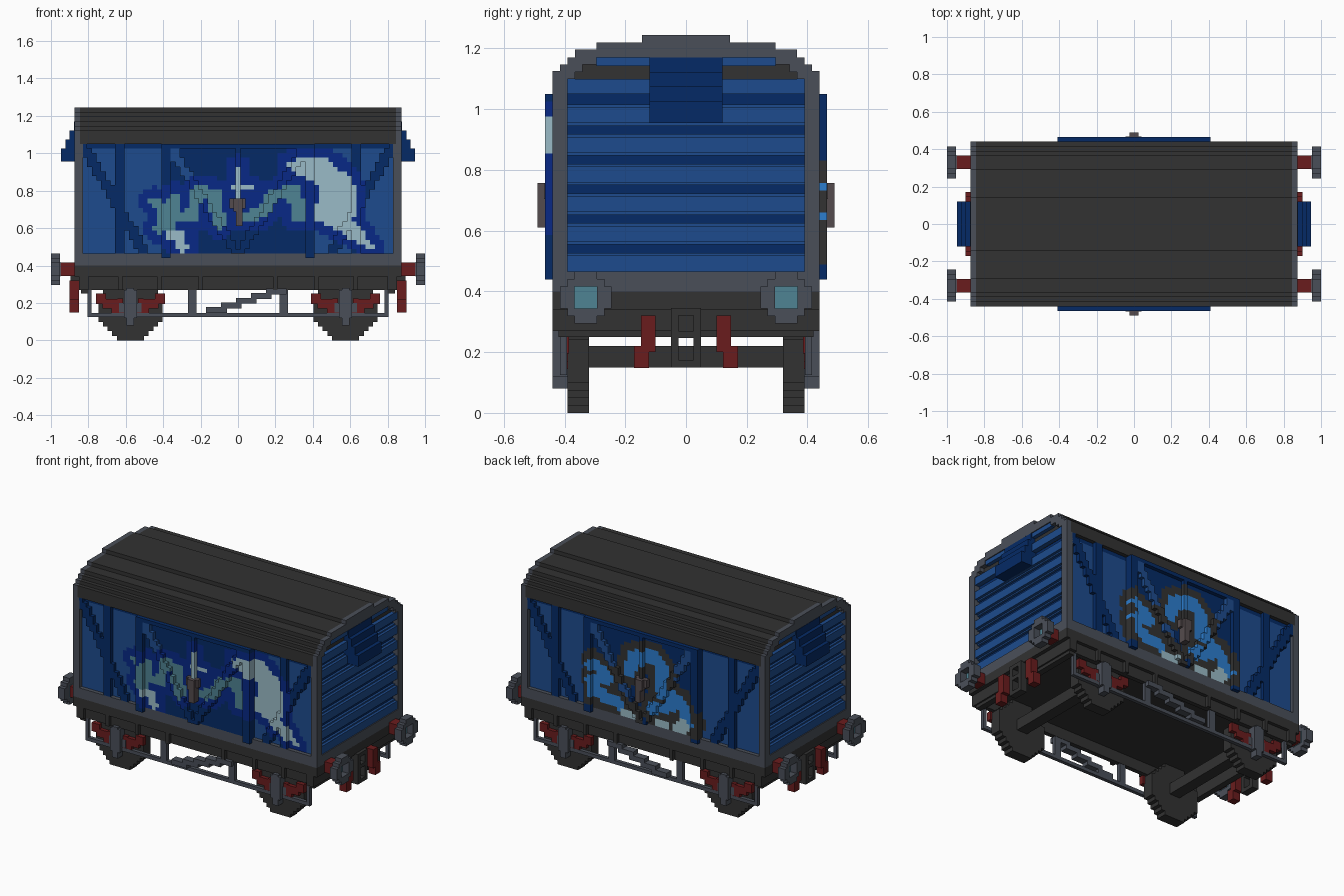
import bpy, bmesh, math

if "Cube" in bpy.data.objects:
    bpy.data.objects.remove(bpy.data.objects["Cube"])

S = 0.0244   # block size
SX = 0.0248  # block length along the side walls


def material(name, r, g, b):
    lin = [c / 255 / 12.92 if c < 11 else ((c / 255 + 0.055) / 1.055) ** 2.4 for c in (r, g, b)]
    m = bpy.data.materials.new(name)
    m.use_nodes = True
    m.diffuse_color = (*lin, 1)
    m.node_tree.nodes["Principled BSDF"].inputs["Base Color"].default_value = (*lin, 1)
    return m


MATS = {
    "dark": material("charcoal", 50, 50, 50),
    "grey": material("steel_grey", 74, 79, 89),
    "mid": material("mid_blue", 29, 75, 141),
    "deep": material("deep_blue", 5, 42, 102),
    "navy": material("navy_paint", 8, 40, 134),
    "teal": material("teal_paint", 79, 131, 147),
    "pale": material("pale_paint", 154, 187, 199),
    "sky": material("sky_blue_paint", 44, 125, 206),
    "red": material("dull_red", 106, 28, 29),
    "brown": material("brown_grey", 84, 75, 77),
}


def finish(name, bm, mats):
    me = bpy.data.meshes.new(name)
    bm.to_mesh(me)
    bm.free()
    for m in mats:
        me.materials.append(MATS[m])
    bpy.context.collection.objects.link(bpy.data.objects.new(name, me))


def part(name, boxes, mat=None):
    """One object from boxes (x0, x1, y0, y1, z0, z1[, colour])."""
    bm, mats = bmesh.new(), []
    for b in boxes:
        col = b[6] if len(b) > 6 else mat
        if col not in mats:
            mats.append(col)
        x, y, z = sorted(b[0:2]), sorted(b[2:4]), sorted(b[4:6])
        v = [bm.verts.new((i, j, k)) for i in x for j in y for k in z]
        for f in ((0, 1, 3, 2), (4, 6, 7, 5), (0, 4, 5, 1), (2, 3, 7, 6), (0, 2, 6, 4), (1, 5, 7, 3)):
            bm.faces.new([v[i] for i in f]).material_index = mats.index(col)
    finish(name, bm, mats)


def mirror(boxes, axes):
    """Repeat boxes across x (axis 0) and/or y (axis 1)."""
    out = list(boxes)
    for a in axes:
        for b in list(out):
            c = list(b)
            c[2 * a], c[2 * a + 1] = -b[2 * a + 1], -b[2 * a]
            out.append(tuple(c))
    return out


def prism(name, outline, x0, x1, mat):
    """Extrude a (y, z) outline along x."""
    bm = bmesh.new()
    a, b = [[bm.verts.new((x, y, z)) for y, z in outline] for x in (x0, x1)]
    bm.faces.new(a)
    bm.faces.new(b[::-1])
    for i in range(len(a)):
        bm.faces.new((a[i - 1], b[i - 1], b[i], a[i]))
    bmesh.ops.recalc_face_normals(bm, faces=bm.faces)
    finish(name, bm, [mat])


def stepped(steps, base):
    """Symmetric stair outline from (half width, top) steps, going from -y to +y."""
    left, z = [], base
    for w, top in steps:
        left += [(-w, z), (-w, top)]
        z = top
    return left + [(-y, z) for y, z in reversed(left)]


# Roof and end frames
ARCH = [(0.44, 1.125), (0.415, 1.147), (0.39, 1.171), (0.365, 1.196), (0.295, 1.22), (0.145, 1.245)]
INNER = [(0.39, 1.10), (0.365, 1.122), (0.34, 1.147), (0.295, 1.171)]
prism("roof", stepped(ARCH, 1.05), -0.845, 0.845, "dark")
for sgn, side in ((1, "left"), (-1, "right")):
    prism(side + "_end_frame", stepped(ARCH, 0.40) + stepped(INNER, 0.40)[::-1], sgn * 0.845, sgn * 0.875, "grey")
    prism(side + "_end_panel", stepped(INNER, 0.40), sgn * 0.80, sgn * 0.838, "deep")

# Ends: louvre slats with a raised middle, sill and ventilator hood
slats = []
for n in range(6):
    z = 0.492 + 0.0977 * n
    slats += [(0.82, 0.853, -0.39, 0.39, z - 0.035, z + 0.035), (0.82, 0.87, -0.39, 0.39, z - 0.026, z + 0.026)]
slats += [(0.82, 0.87, -0.39, 0.39, 1.05, 1.10), (0.82, 0.87, -0.295, 0.295, 1.142, 1.17)]
part("end_louvres", mirror(slats, [0]), "mid")
part("end_sills", mirror([(0.82, 0.875, -0.44, 0.44, 0.40, 0.465)], [0]), "grey")
hood = [(0.83, x, -0.12, 0.12, 0.955, z) for x, z in ((0.876, 1.17), (0.90, 1.122), (0.922, 1.075), (0.947, 1.026))]
part("vent_hoods", mirror(hood, [0]), "deep")

# Body core and side frame
part("body_core", [(-0.81, 0.81, -0.38, 0.38, 0.40, 1.06)], "deep")
part("side_frame", mirror([(0.83, 0.875, 0.39, 0.44, 0.40, 1.06)], [0, 1])
     + mirror([(-0.875, 0.875, 0.37, 0.44, 0.40, 0.465)], [1]), "grey")


# Painted side walls: blocks whose depth and colour follow rules
def stroke_gap(x, z, r0, r1, points):
    """Distance from a tapering brush stroke, negative inside it."""
    best, n = 9.0, len(points) - 1
    for i in range(n):
        (ax, az), (bx, bz) = points[i], points[i + 1]
        dx, dz = bx - ax, bz - az
        t = min(1, max(0, ((x - ax) * dx + (z - az) * dz) / (dx * dx + dz * dz)))
        r = r0 + (r1 - r0) * (i + t) / n
        best = min(best, math.hypot(x - ax - t * dx, z - az - t * dz) - r)
    return best


def wall_cell(x, z, halo, strokes):
    ax = abs(x)
    post = 0.36 < ax < 0.41
    if z < 0.465 and not post:
        return None
    if ax < 0.41:  # door with its frame, V brace and centre post
        brace = abs(ax - (0.03 + 0.33 * (z - 0.5) / 0.53)) < 0.028
        centre = ax < 0.01 and z > 0.74
        depth = 0.465 if post or brace or centre or z > 1.025 else 0.44
        col = "mid" if brace and not post and 0.62 < z < 1.025 else "deep"
    else:  # outer panel with post and diagonal
        raised = 0.61 < ax < 0.66 or abs(ax - (0.5 + 0.32 * (z - 0.47) / 0.56)) < 0.03
        depth = 0.44 if raised else 0.415
        col = "deep" if raised or z > 1.03 else "mid"
    gaps = [(stroke_gap(x, z, r0, r1, pts), paint) for paint, r0, r1, pts in strokes]
    if min(gaps)[0] < 0.055:
        col = halo
    for gap, paint in gaps:
        if gap < 0:
            col = paint
    return depth, col


def side_wall(name, sgn, halo, strokes):
    boxes = []
    for i in range(-33, 34):
        x, run = i * SX, None
        for k in range(26):
            z = 0.44 + k * S
            cell = wall_cell(x, z + S / 2, halo, strokes) if k < 25 else None
            if run and run[0] != cell:
                depth, col = run[0]
                boxes.append((x - SX / 2, x + SX / 2, sgn * 0.375, sgn * depth, run[1], z, col))
                run = None
            if cell and not run:
                run = (cell, z)
    part(name, boxes)


side_wall("front_wall", -1, "navy", [
    ("teal", .025, .03, [(-.45, .74), (-.40, .70), (-.42, .60), (-.36, .61), (-.34, .76)]),
    ("teal", .035, .035, [(-.33, .66), (-.25, .66), (-.22, .79), (-.13, .78), (-.10, .63)]),
    ("teal", .03, .04, [(.03, .66), (.12, .68), (.20, .78), (.30, .79), (.33, .67)]),
    ("pale", .018, .018, [(0, .75), (0, .92)]),
    ("pale", .014, .014, [(-.02, .82), (.07, .82)]),
    ("pale", .016, .028, [(-.38, .565), (-.30, .56), (-.30, .50)]),
    ("pale", .025, .07, [(.28, .94), (.45, .90)]),
    ("pale", .07, .11, [(.46, .90), (.54, .80), (.525, .71)]),
    ("pale", .075, .012, [(.48, .69), (.72, .50)]),
])
side_wall("back_wall", 1, "dark", [
    ("sky", .04, .04, [(.36, .75), (.25, .69), (.36, .64), (.34, .57), (.17, .54)]),
    ("sky", .045, .045, [(.10, .77), (.06, .87), (-.07, .91), (-.15, .84), (-.12, .72), (-.27, .66), (-.33, .55)]),
    ("sky", .04, .04, [(-.20, .62), (-.08, .58)]),
    ("pale", .035, .035, [(.08, .49), (.14, .49)]),
    ("pale", .03, .03, [(-.12, .485), (-.16, .49)]),
    ("pale", .04, .04, [(-.26, .49), (-.29, .52)]),
])
part("door_handles", mirror([(-0.025, 0.025, 0.44, 0.489, 0.69, 0.757), (-0.045, 0.04, 0.44, 0.468, 0.705, 0.757),
                             (-0.012, 0.025, 0.44, 0.489, 0.61, 0.70)], [1]), "brown")

# Chassis: sole plate, solebars with brackets, headstocks
brackets = [(x - 0.012, x + 0.012, 0.40, 0.44, 0.27, 0.35) for x in (0.2, 0.42, 0.63, 0.833)]
part("chassis", [(-0.875, 0.875, -0.44, 0.44, 0.34, 0.402)]
     + mirror([(-0.845, 0.845, 0.39, 0.418, 0.27, 0.345)], [1])
     + mirror([(0.80, 0.85, -0.44, 0.44, 0.27, 0.345), (0.80, 0.84, -0.42, 0.42, 0.25, 0.28)], [0])
     + mirror(brackets, [0, 1]), "dark")

# Wheels and axles
wheel = []
for k in range(-7, 7):
    w = round(math.sqrt(49 - (k + 0.5) ** 2)) * S
    wheel.append((0.575 - w, 0.575 + w, 0.32, 0.39, (k + 7) * S, (k + 8) * S))
part("wheels", mirror(wheel, [0, 1]), "dark")
part("axles", mirror([(0.538, 0.612, -0.33, 0.33, 0.15, 0.22)], [0]), "dark")

# Axle boxes and stepped leaf springs
part("axle_boxes", mirror([(0.54, 0.61, 0.385, 0.44, 0.12, 0.27), (0.555, 0.595, 0.39, 0.44, 0.08, 0.28),
                           (0.515, 0.635, 0.385, 0.415, 0.15, 0.20)], [0, 1]), "grey")
spring = []
for sgn in (1, -1):
    for a, b, z0, z1 in ((0.13, 0.185, 0.195, 0.25), (0.07, 0.15, 0.17, 0.22), (0.0, 0.10, 0.145, 0.195),
                         (0.04, 0.07, 0.19, 0.225)):
        spring.append((0.575 + sgn * a, 0.575 + sgn * b, 0.385, 0.414, z0, z1))
part("leaf_springs", mirror(spring, [0, 1]), "red")

# Tie bars, hangers and stepped brake lever
rig = [(-0.805, 0.805, 0.392, 0.415, 0.124, 0.147)]
rig += mirror([(0.782, 0.805, 0.392, 0.415, 0.13, 0.27), (0.222, 0.266, 0.392, 0.415, 0.13, 0.28)], [0])
for n in range(5):
    x = -0.17 + n * 0.08
    rig.append((x, x + 0.11, 0.392, 0.44, 0.147 + n * S, 0.147 + (n + 1.3) * S))
part("brake_rigging", mirror(rig, [1]), "grey")

# Buffers with a hollow centre
part("buffer_shanks", mirror([(0.87, 0.953, 0.295, 0.365, 0.345, 0.415)], [0, 1]), "red")
head = []
for k in range(-3, 4):
    w = (math.floor(math.sqrt(3.6 ** 2 - k * k)) + 0.5) * S
    z0, z1, hole = 0.38 + (k - 0.5) * S, 0.38 + (k + 0.5) * S, 1.5 * S
    if abs(k) < 2:
        head += [(0.952, 1.0, 0.33 - w, 0.33 - hole, z0, z1), (0.952, 1.0, 0.33 + hole, 0.33 + w, z0, z1)]
    else:
        head.append((0.952, 1.0, 0.33 - w, 0.33 + w, z0, z1))
part("buffer_heads", mirror(head, [0, 1]), "grey")
part("buffer_centres", mirror([(0.95, 0.956, 0.292, 0.368, 0.342, 0.418)], [0, 1]), "teal")

# Couplings: red side hoses and the central ladder-like link
part("brake_hoses", mirror([(0.85, 0.90, 0.10, 0.148, 0.20, 0.32), (0.85, 0.90, 0.122, 0.172, 0.148, 0.22)], [0, 1]), "red")
part("coupling_links", mirror([(0.85, 0.895, 0.025, 0.05, 0.15, 0.345)], [0, 1])
     + mirror([(0.85, 0.895, -0.05, 0.05, z, z + 0.024) for z in (0.15, 0.246, 0.321)], [0]), "dark")
